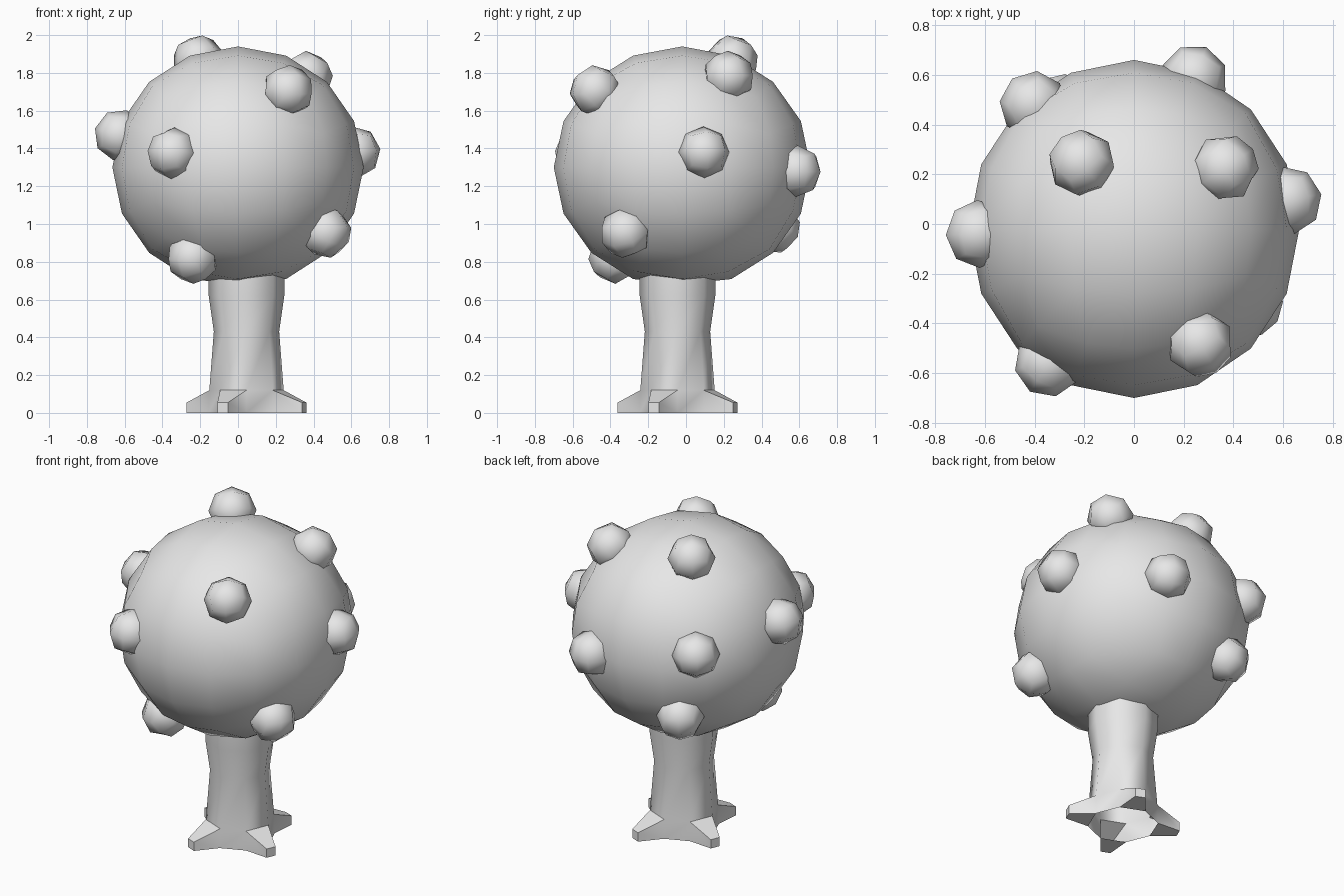
import bpy, bmesh
from math import pi, tan, sin, cos, radians
from mathutils import Vector, Matrix

cube = bpy.data.objects.get("Cube")
if cube:
    bpy.data.objects.remove(cube, do_unlink=True)

grey = bpy.data.materials.new("light grey")
grey.use_nodes = True
grey.diffuse_color = (0.8, 0.8, 0.8, 1)
grey.node_tree.nodes["Principled BSDF"].inputs["Base Color"].default_value = (0.8, 0.8, 0.8, 1)


def finish(bm, name, location, angle):
    """Turn a bmesh into a smooth shaded object."""
    bmesh.ops.recalc_face_normals(bm, faces=bm.faces)
    mesh = bpy.data.meshes.new(name)
    bm.to_mesh(mesh)
    bm.free()
    mesh.materials.append(grey)
    obj = bpy.data.objects.new(name, mesh)
    obj.location = location
    bpy.context.collection.objects.link(obj)
    bpy.ops.object.select_all(action='DESELECT')
    obj.select_set(True)
    bpy.context.view_layer.objects.active = obj
    bpy.ops.object.shade_smooth_by_angle(angle=radians(angle))
    return obj


def quad_sphere(cuts):
    """Unit sphere made from an evenly subdivided cube."""
    bm = bmesh.new()
    bmesh.ops.create_cube(bm, size=2)
    bmesh.ops.subdivide_edges(bm, edges=bm.edges[:], cuts=cuts, use_grid_fill=True)
    for v in bm.verts:
        v.co = Vector([tan(c * pi / 4) for c in v.co]).normalized()
    return bm


# Crown, slightly flattened underneath
crown_centre = Vector((0, -0.02, 1.30))
bm = quad_sphere(3)
for v in bm.verts:
    v.co = Vector((v.co.x * 0.665, v.co.y * 0.68, max(v.co.z * 0.64, -0.62)))
finish(bm, "crown", crown_centre, 60)

# Fruits, each facing away from the crown
fruits = [(-.21, .245, 1.865), (.265, -.48, 1.705), (-.345, -.56, 1.375),
          (-.24, -.38, .82), (.465, -.32, .955), (.62, .095, 1.38),
          (-.625, -.04, 1.47), (.365, .225, 1.78), (.24, .585, 1.28),
          (-.405, .48, 1.40), (-.29, .47, .98)]
for i, spot in enumerate(fruits):
    outward = Vector(spot) - crown_centre
    bm = quad_sphere(1)
    turn = outward.to_track_quat('Z', 'Y').to_matrix().to_4x4()
    bmesh.ops.transform(bm, matrix=turn @ Matrix.Scale(0.137, 4), verts=bm.verts)
    finish(bm, f"fruit_{i + 1}", spot, 80)

# Trunk: eight sided open tube with a waist
SIDES = 8
bm = bmesh.new()
rings = []
for z, r in [(0, .2), (.12, .197), (.43, .173), (.62, .2), (.8, .2)]:
    rings.append([bm.verts.new((r * cos(2 * pi * k / SIDES), r * sin(2 * pi * k / SIDES), z))
                  for k in range(SIDES)])
root_faces = []
for level, (low, high) in enumerate(zip(rings, rings[1:])):
    for k in range(SIDES):
        n = (k + 1) % SIDES
        face = bm.faces.new((low[k], low[n], high[n], high[k]))
        if level == 0 and k % 2:
            root_faces.append((face, (k + 0.5) * 2 * pi / SIDES))

# Roots: every other bottom side drawn out to a small tip
for face, angle in root_faces:
    out = Vector((cos(angle), sin(angle), 0))
    side = Vector((-sin(angle), cos(angle), 0))
    tip = bmesh.ops.extrude_face_region(bm, geom=[face])["geom"]
    for v in [g for g in tip if isinstance(g, bmesh.types.BMVert)]:
        half = 0.03 if v.co.dot(side) > 0 else -0.03
        top = 0.055 if v.co.z > 0.05 else 0
        v.co = out * 0.33 + side * half + Vector((0, 0, top))
    if face.is_valid:
        bmesh.ops.delete(bm, geom=[face], context='FACES_ONLY')
finish(bm, "trunk", (0.045, -0.045, 0), 50)
